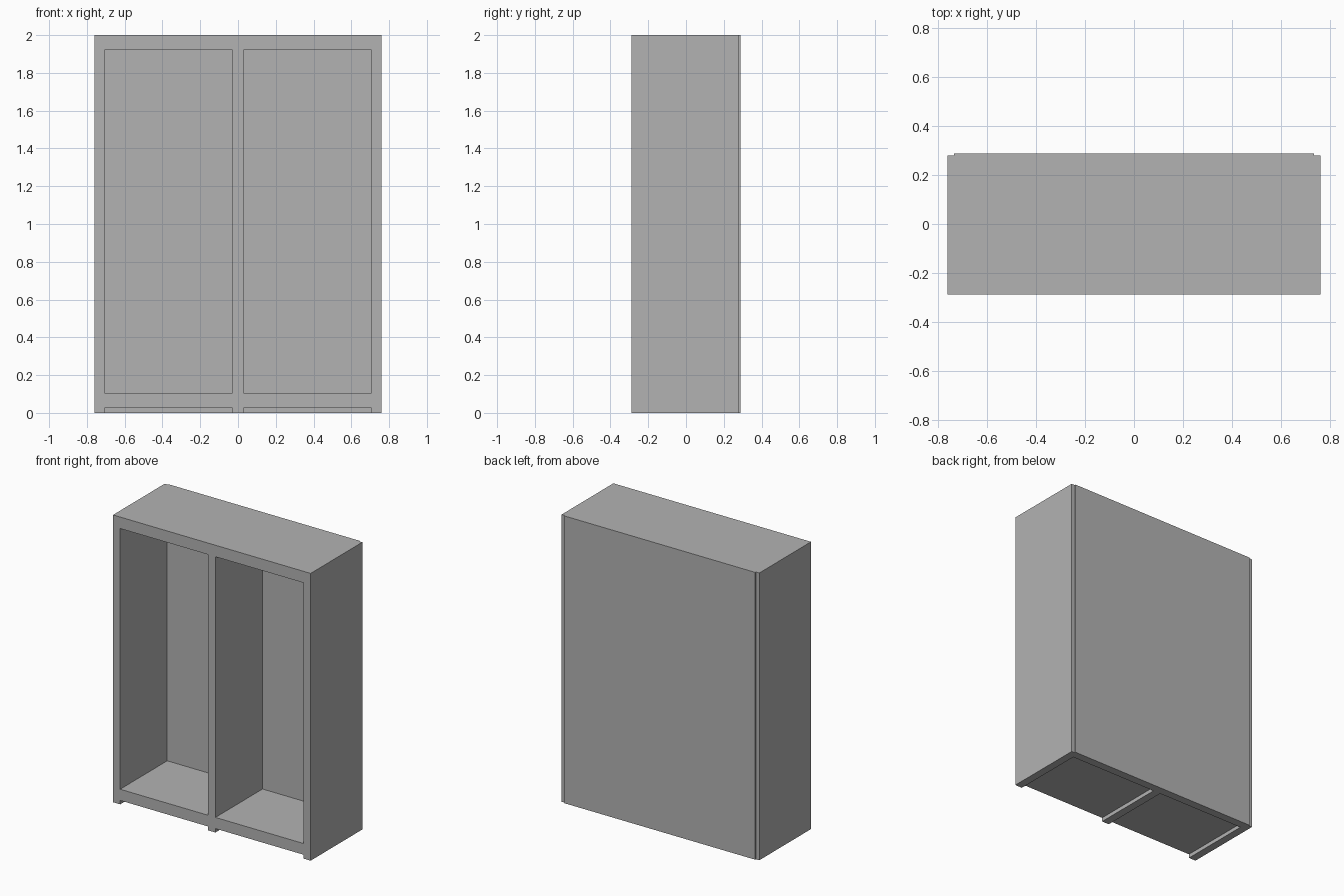
import bpy, bmesh

cube = bpy.data.objects.get("Cube")
if cube:
    bpy.data.objects.remove(cube)

# Overall sizes
HALF_W, FRONT, BACK, HEIGHT = 0.761, -0.288, 0.288, 2.0
REBATE_X, REBATE_Y = 0.734, 0.28       # stepped rear edges
BAY_IN, BAY_OUT = 0.028, 0.706         # inner and outer side of each bay
INNER_BACK = 0.23

grey = bpy.data.materials.new("plain grey")
grey.use_nodes = True
colour = (0.45, 0.45, 0.45, 1)
grey.diffuse_color = colour
grey.node_tree.nodes["Principled BSDF"].inputs["Base Color"].default_value = colour


def prism(name, outline, z0, z1):
    """Extrude a plan outline from z0 up to z1."""
    bm = bmesh.new()
    base = bm.faces.new([bm.verts.new((x, y, z0)) for x, y in outline])
    top = bmesh.ops.extrude_face_region(bm, geom=[base])["geom"]
    verts = [g for g in top if isinstance(g, bmesh.types.BMVert)]
    bmesh.ops.translate(bm, verts=verts, vec=(0, 0, z1 - z0))
    bmesh.ops.recalc_face_normals(bm, faces=bm.faces)
    mesh = bpy.data.meshes.new(name)
    bm.to_mesh(mesh)
    bm.free()
    mesh.materials.append(grey)
    obj = bpy.data.objects.new(name, mesh)
    bpy.context.collection.objects.link(obj)
    return obj


# Cabinet body with the back panel standing slightly proud
half = [(HALF_W, FRONT), (HALF_W, REBATE_Y), (REBATE_X, REBATE_Y), (REBATE_X, BACK)]
outline = half + [(-x, y) for x, y in reversed(half)]
body = prism("cabinet_body", outline, 0, HEIGHT)

# Open bays and the recesses between the base runners
cutters = []
for side, sign in (("left", 1), ("right", -1)):
    a, b = sign * BAY_IN, sign * BAY_OUT
    plan = [(a, FRONT - 0.1), (b, FRONT - 0.1), (b, INNER_BACK), (a, INNER_BACK)]
    cutters.append(prism(side + "_bay_cutter", plan, 0.105, 1.92))
    cutters.append(prism(side + "_base_cutter", plan, -0.1, 0.027))

for cutter in cutters:
    cut = body.modifiers.new(cutter.name, 'BOOLEAN')
    cut.operation = 'DIFFERENCE'
    cut.solver = 'EXACT'
    cut.object = cutter

# Bake the cuts and drop the cutters
bpy.context.view_layer.update()
graph = bpy.context.evaluated_depsgraph_get()
finished = bpy.data.meshes.new_from_object(body.evaluated_get(graph))
body.modifiers.clear()
body.data = finished
for cutter in cutters:
    bpy.data.objects.remove(cutter)
